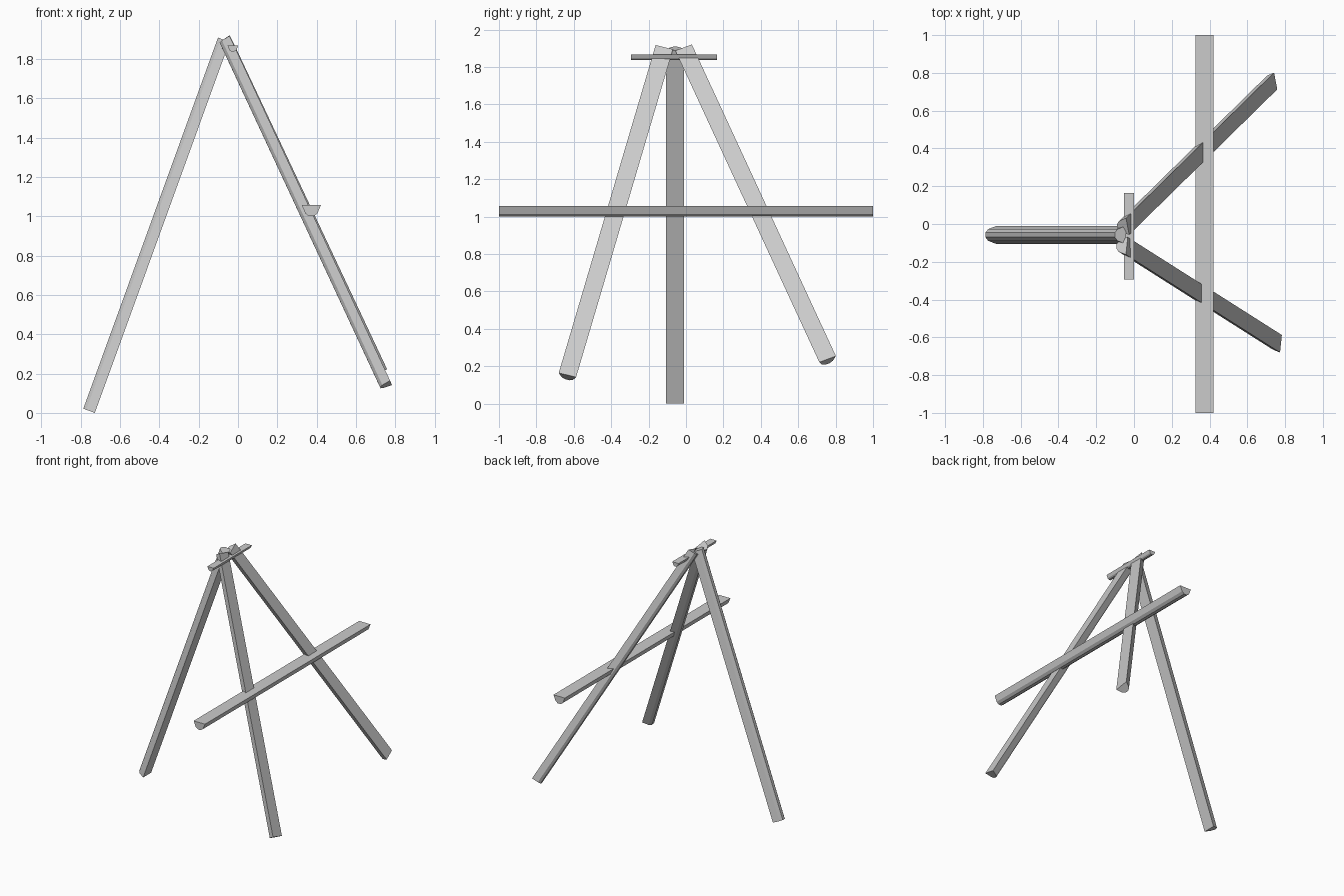
import bpy, bmesh
from mathutils import Vector

if "Cube" in bpy.data.objects:
    bpy.data.objects.remove(bpy.data.objects["Cube"])

# Half-round hewn pole section: (across, depth below the flat face)
SECTION = [(-.048, 0), (-.031, -.045), (-.012, -.06),
           (.012, -.06), (.031, -.045), (.048, 0)]


def pole(name, start, end, facing, across=1.0, depth=1.0):
    """Split-log pole; start and end lie on the centre of its flat face."""
    a, b = Vector(start), Vector(end)
    d = (b - a).normalized()
    n = Vector(facing)
    n = (n - d * n.dot(d)).normalized()
    w = n.cross(d)
    bm = bmesh.new()
    rings = [[bm.verts.new(p + w * u * across + n * v * depth)
              for u, v in SECTION] for p in (a, b)]
    count = len(SECTION)
    for i in range(count):
        j = (i + 1) % count
        bm.faces.new((rings[0][i], rings[0][j], rings[1][j], rings[1][i]))
    for ring in rings:
        bm.faces.new(ring)
    bmesh.ops.recalc_face_normals(bm, faces=bm.faces)
    mesh = bpy.data.meshes.new(name)
    bm.to_mesh(mesh)
    bm.free()
    obj = bpy.data.objects.new(name, mesh)
    bpy.context.collection.objects.link(obj)
    return obj


# Three leaning legs
pole("left_leg", (-.728, -.058, .0), (-.043, -.058, 1.887), (1, 0, 0), depth=1.04)
pole("front_right_leg", (.778, -.634, .153), (-.038, -.116, 1.906), (1, -.105, 0))
pole("back_right_leg", (.75, .757, .238), (-.034, -.013, 1.904), (1, .19, 0))

# Long crossbar and small peg under the apex
pole("crossbar", (.373, -1, 1.056), (.373, 1, 1.056), (0, 0, 1), depth=.93)
pole("top_peg", (-.026, -.295, 1.867), (-.026, .165, 1.867), (0, 0, 1), .56, .5)
